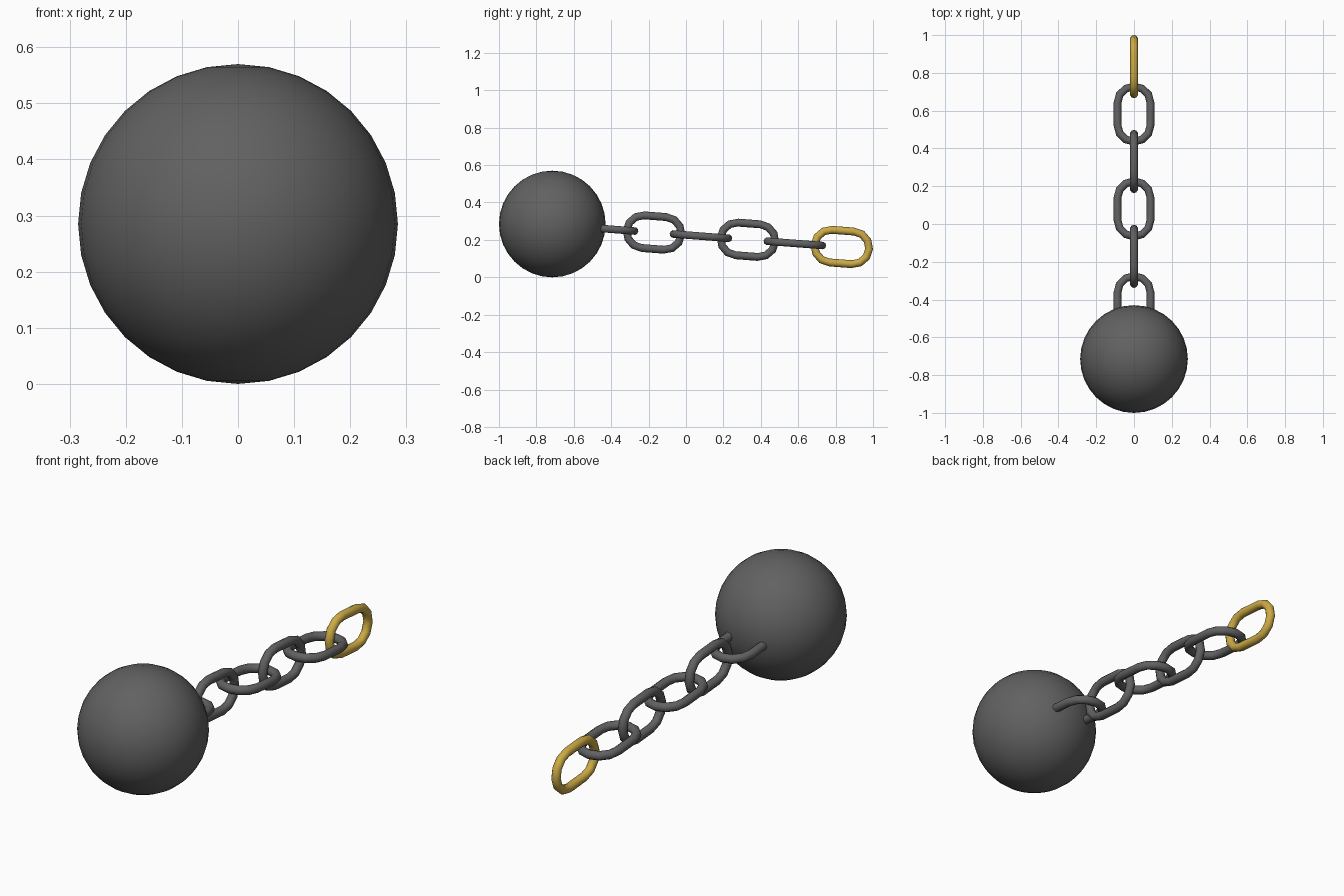
import bpy, bmesh, math
from mathutils import Matrix, Vector

if "Cube" in bpy.data.objects:
    bpy.data.objects.remove(bpy.data.objects["Cube"])


def material(name, rgb):
    m = bpy.data.materials.new(name)
    m.diffuse_color = (*rgb, 1)
    m.use_nodes = True
    m.node_tree.nodes["Principled BSDF"].inputs["Base Color"].default_value = m.diffuse_color
    return m


IRON = material("dark iron", (0.12, 0.12, 0.12))
STEEL = material("chain grey", (0.12, 0.12, 0.125))
GOLD = material("gold", (0.6, 0.4, 0.06))
TILT = math.radians(-4.4)


def finish(bm, name, mat):
    bmesh.ops.recalc_face_normals(bm, faces=bm.faces)
    for f in bm.faces:
        f.smooth = True
    me = bpy.data.meshes.new(name)
    bm.to_mesh(me)
    bm.free()
    me.materials.append(mat)
    ob = bpy.data.objects.new(name, me)
    bpy.context.collection.objects.link(ob)
    return ob


def link(name, y, z, upright, mat, seg=12, sides=10, r=0.0875, tube=0.021, half=0.059):
    # stadium-shaped ring: two half circles pulled apart along y
    bm = bmesh.new()
    rings = []
    for end in (1, -1):
        for i in range(seg // 2 + 1):
            a = math.pi * i / (seg // 2) + (0 if end > 0 else math.pi)
            out = Vector((math.cos(a), math.sin(a), 0))
            c = out * r + Vector((0, end * half, 0))
            rings.append([bm.verts.new(c + tube * (out * math.cos(t) + Vector((0, 0, math.sin(t)))))
                          for t in (2 * math.pi * k / sides for k in range(sides))])
    n = len(rings)
    for i in range(n):
        a, b = rings[i], rings[(i + 1) % n]
        for k in range(sides):
            j = (k + 1) % sides
            bm.faces.new((a[k], b[k], b[j], a[j]))
    rot = Matrix.Rotation(TILT, 4, 'X')
    if upright:
        rot = rot @ Matrix.Rotation(math.pi / 2, 4, 'Y')
    bm.transform(Matrix.Translation((0, y, z)) @ rot)
    return finish(bm, name, mat)


# heavy ball
bm = bmesh.new()
bmesh.ops.create_uvsphere(bm, u_segments=32, v_segments=16, radius=0.285)
bm.transform(Matrix.Translation((0, -0.715, 0.285)))
finish(bm, "ball", IRON)

# chain, alternating flat and upright links, last one gold
for i in range(6):
    y = -0.422 + 0.251 * i
    z = 0.162 + (0.833 - y) * 0.077
    last = i == 5
    link("gold_end_link" if last else f"chain_link_{i + 1}", y, z, i % 2 == 1, GOLD if last else STEEL)
